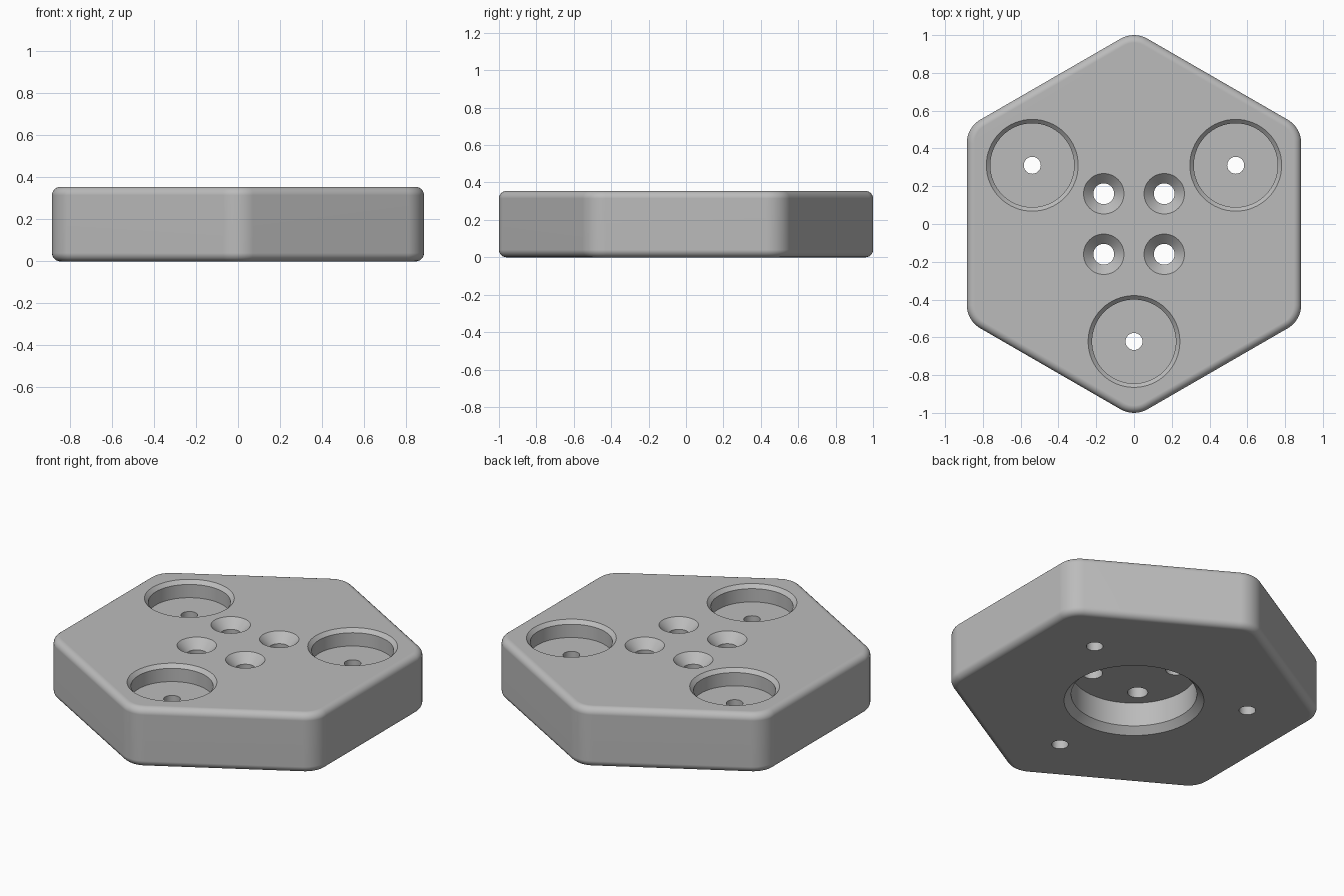
import bpy
import bmesh
from math import cos, sin, pi, radians, sqrt

if "Cube" in bpy.data.objects:
    bpy.data.objects.remove(bpy.data.objects["Cube"])

HEIGHT, APOTHEM, CORNER, FILLET = 0.355, 0.885, 0.142, 0.04


def bridge(bm, rings):
    """Skin a stack of vertex rings and cap both ends."""
    n = len(rings[0])
    for low, high in zip(rings, rings[1:]):
        for i in range(n):
            j = (i + 1) % n
            bm.faces.new((low[i], low[j], high[j], high[i]))
    bm.faces.new(rings[0][::-1])
    bm.faces.new(rings[-1])


def lathe(bm, x, y, profile, sides=64):
    """Upright turned solid from (radius, z) pairs, bottom to top."""
    bridge(bm, [[bm.verts.new((x + r * cos(2 * pi * i / sides),
                               y + r * sin(2 * pi * i / sides), z))
                 for i in range(sides)] for r, z in profile])


def to_object(bm, name):
    bmesh.ops.recalc_face_normals(bm, faces=bm.faces)
    mesh = bpy.data.meshes.new(name)
    bm.to_mesh(mesh)
    bm.free()
    obj = bpy.data.objects.new(name, mesh)
    bpy.context.collection.objects.link(obj)
    return obj


def hexagon_ring(bm, inset, z, steps=8):
    """Hexagon outline with rounded corners, pulled in by inset."""
    centre = (APOTHEM - CORNER) * 2 / sqrt(3)
    verts = []
    for k in range(6):
        a = radians(30 + 60 * k)
        for s in range(steps + 1):
            b = a + radians(60 * s / steps - 30)
            verts.append(bm.verts.new((centre * cos(a) + (CORNER - inset) * cos(b),
                                       centre * sin(a) + (CORNER - inset) * sin(b), z)))
    return verts


# Hexagonal plate with rounded top and bottom edges
bm = bmesh.new()
arc = [pi / 2 * i / 6 for i in range(7)]
outline = [(FILLET * (1 - sin(t)), FILLET * (1 - cos(t))) for t in arc]
outline += [(d, HEIGHT - z) for d, z in reversed(outline)]
bridge(bm, [hexagon_ring(bm, d, z) for d, z in outline])
plate = to_object(bm, "hexagonal_plate")

# Three chamfered round pockets, each with a small through hole
bm = bmesh.new()
over = 0.02
for k in range(3):
    a = radians(30 + 120 * k)
    lathe(bm, 0.622 * cos(a), 0.622 * sin(a),
          [(0.045, -over), (0.045, HEIGHT - 0.1), (0.222, HEIGHT - 0.1),
           (0.222, HEIGHT - 0.021), (0.243, HEIGHT), (0.243, HEIGHT + over)])

# Four countersunk screw holes
for x in (-0.16, 0.16):
    for y in (-0.16, 0.16):
        lathe(bm, x, y, [(0.055, 0.1), (0.055, HEIGHT - 0.052),
                         (0.107, HEIGHT), (0.107, HEIGHT + over)], 48)
top_cutter = to_object(bm, "top_cutter")

# Chamfered round recess underneath
bm = bmesh.new()
lathe(bm, 0, 0, [(0.378, -over), (0.378, 0), (0.34, 0.038), (0.34, 0.18)], 96)
recess_cutter = to_object(bm, "recess_cutter")

bpy.ops.object.select_all(action="DESELECT")
plate.select_set(True)
bpy.context.view_layer.objects.active = plate
for cutter in (recess_cutter, top_cutter):
    cutter.hide_render = True
    cut = plate.modifiers.new(cutter.name, "BOOLEAN")
    cut.operation, cut.solver, cut.object = "DIFFERENCE", "EXACT", cutter
    bpy.ops.object.modifier_apply(modifier=cut.name)
    bpy.data.objects.remove(cutter)

# Smooth curved walls, crisp hole rims
bpy.ops.object.shade_smooth_by_angle(angle=radians(30))
weighted = plate.modifiers.new("weighted_normals", "WEIGHTED_NORMAL")
weighted.keep_sharp = True

# Single grey finish
grey = bpy.data.materials.new("plain_grey")
grey.use_nodes = True
colour = (0.5, 0.5, 0.5, 1)
grey.diffuse_color = colour
grey.node_tree.nodes["Principled BSDF"].inputs["Base Color"].default_value = colour
plate.data.materials.clear()
plate.data.materials.append(grey)
